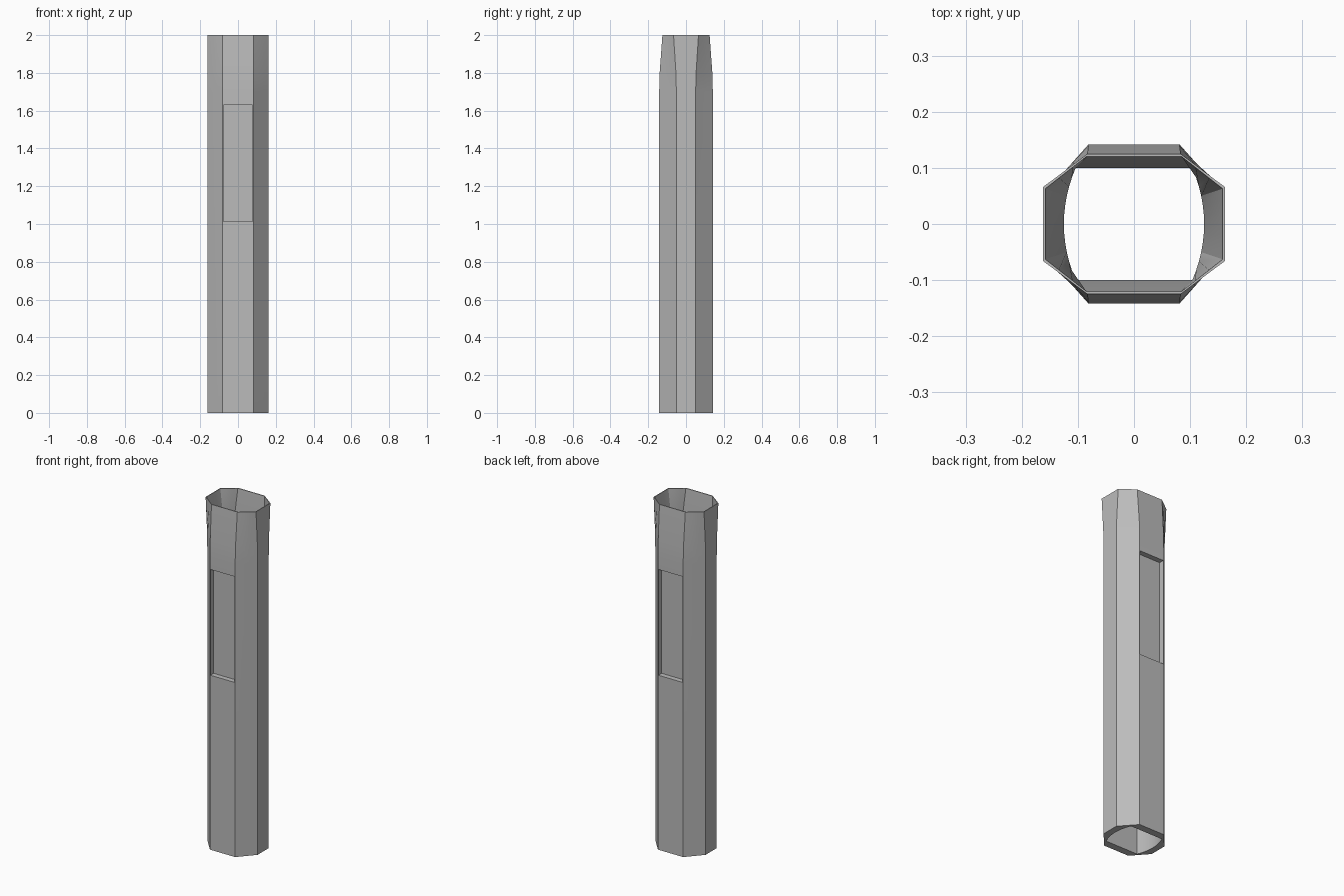
import bpy, bmesh, math

cube = bpy.data.objects.get("Cube")
if cube:
    bpy.data.objects.remove(cube, do_unlink=True)

grey = bpy.data.materials.new("plain grey")
grey.use_nodes = True
colour = (0.5, 0.5, 0.5, 1)
grey.diffuse_color = colour
grey.node_tree.nodes["Principled BSDF"].inputs["Base Color"].default_value = colour

STEPS = 12          # segments along each half of a ring


def mix(a, b, t):
    return a + (b - a) * t


def whole(half):
    """Complete a +x half ring by turning it half way round."""
    return half + [(-x, -y) for x, y in half]


def octagon(front_x, front_y, side_x, side_y):
    """Octagon with its sloped sides and flat sides subdivided."""
    half = []
    for i in range(STEPS + 1):
        k = min(i, STEPS - i) / 3
        t = min(k, 1)
        y = mix(front_y, side_y, t) if k < 1 else side_y * (2 - k)
        half.append((mix(front_x, side_x, t), y if i <= STEPS / 2 else -y))
    return whole(half)


def bore():
    """Opening with flat front and back and bowed sides."""
    half = []
    for i in range(STEPS + 1):
        s = 1 - 2 * i / STEPS
        half.append((0.104 + 0.021 * (1 - s * s), 0.1 * s))
    return whole(half)


def blend(a, b, t):
    return [(mix(p[0], q[0], t), mix(p[1], q[1], t)) for p, q in zip(a, b)]


# Tube: outer wall going up, then flared bore going down
low, top = octagon(0.081, 0.142, 0.162, 0.051), octagon(0.083, 0.125, 0.162, 0.066)
hole, mouth = bore(), octagon(0.085, 0.12, 0.158, 0.063)
rings = [(low, 0), (low, 1.7), (blend(low, top, 0.15), 1.8), (top, 2),
         (mouth, 2), (hole, 1.75), (hole, 0)]

bm = bmesh.new()
loops = [[bm.verts.new((x, y, z)) for x, y in ring] for ring, z in rings]
n = len(loops[0])
for a, b in zip(loops, loops[1:] + loops[:1]):
    for i in range(n):
        j = (i + 1) % n
        bm.faces.new((a[i], a[j], b[j], b[i]))
bmesh.ops.recalc_face_normals(bm, faces=bm.faces)
mesh = bpy.data.meshes.new("tube")
bm.to_mesh(mesh)
bm.free()
mesh.materials.append(grey)
tube = bpy.data.objects.new("tube", mesh)
bpy.context.collection.objects.link(tube)

# Shallow rectangular recesses on the front and back
DEPTH = 0.03
for side, name in ((-1, "front"), (1, "back")):
    bpy.ops.mesh.primitive_cube_add(size=1, location=(0, side * (0.142 - DEPTH + 0.1), 1.322))
    cutter = bpy.context.object
    cutter.name = name + "_recess_cutter"
    cutter.scale = (0.156, 0.2, 0.615)
    cutter.data.materials.append(grey)
    cutter.hide_render = True
    cutter.hide_set(True)
    cut = tube.modifiers.new(name + " recess", 'BOOLEAN')
    cut.object = cutter
    cut.operation = 'DIFFERENCE'
    cut.solver = 'EXACT'

# Apply the cuts, remove the cutters and shade
bpy.ops.object.select_all(action='DESELECT')
tube.select_set(True)
bpy.context.view_layer.objects.active = tube
for cut in list(tube.modifiers):
    cutter = cut.object
    bpy.ops.object.modifier_apply(modifier=cut.name)
    bpy.data.objects.remove(cutter, do_unlink=True)
bpy.ops.object.shade_smooth_by_angle(angle=math.radians(25))
